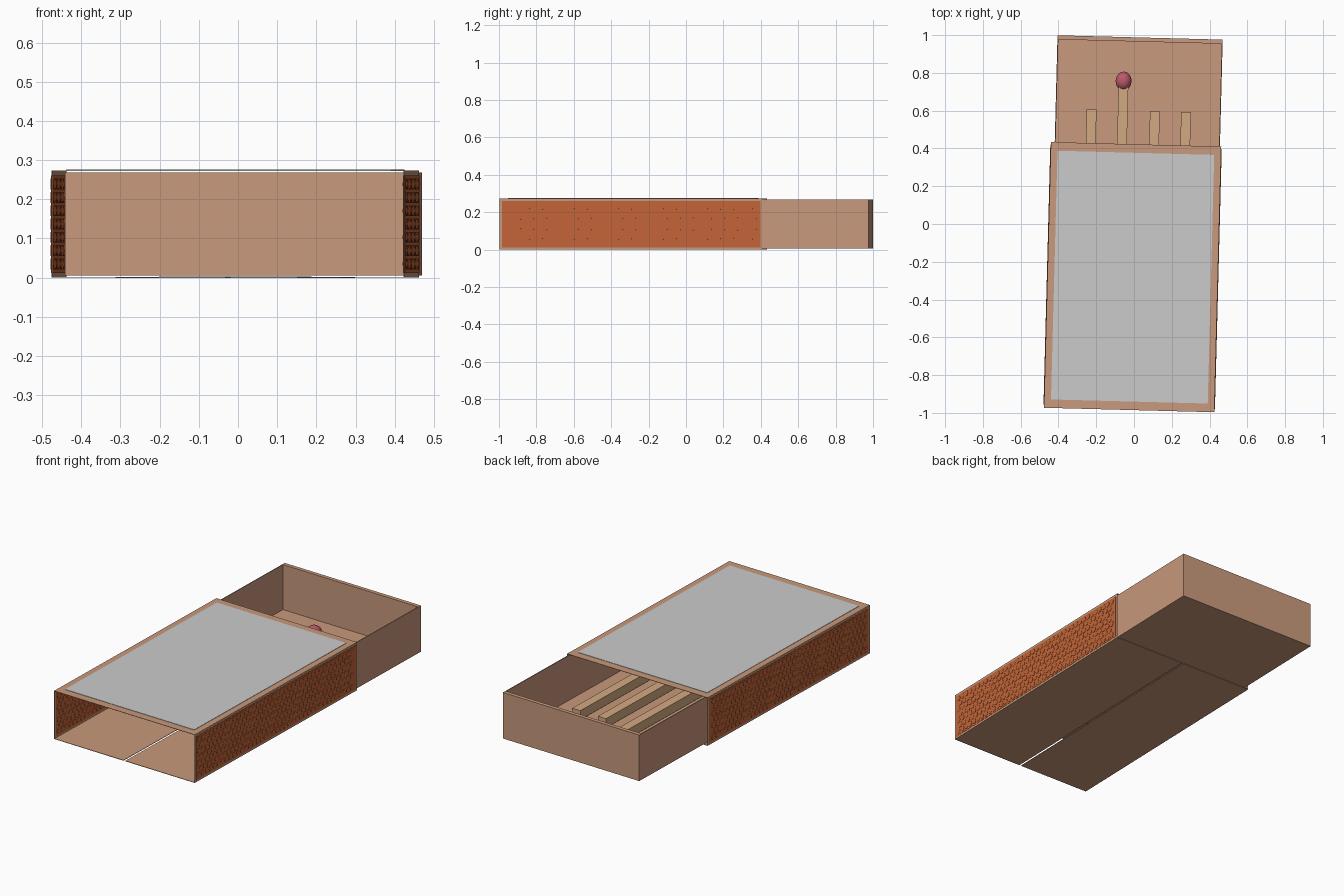
import bpy, bmesh, math
from mathutils import Matrix, Vector

if "Cube" in bpy.data.objects:
    bpy.data.objects.remove(bpy.data.objects["Cube"])

ROT = Matrix.Rotation(math.radians(-1.5), 4, 'Z')   # whole box lies slightly turned


def material(name, rgb):
    m = bpy.data.materials.new(name)
    m.diffuse_color = (*rgb, 1)
    m.use_nodes = True
    m.node_tree.nodes["Principled BSDF"].inputs["Base Color"].default_value = m.diffuse_color
    return m


CARD = material("card", (0.58, 0.32, 0.20))
STRIKE = material("striker", (0.55, 0.13, 0.04))
WOOD = material("wood", (0.65, 0.40, 0.22))
HEAD = material("match_head", (0.50, 0.10, 0.15))


def finish(name, bm, mat=None):
    me = bpy.data.meshes.new(name)
    bm.to_mesh(me)
    bm.free()
    ob = bpy.data.objects.new(name, me)
    bpy.context.collection.objects.link(ob)
    ob.matrix_world = ROT
    if mat:
        me.materials.append(mat)
    return ob


def add_box(bm, x0, x1, y0, y1, z0, z1):
    mat = Matrix.Translation(((x0 + x1) / 2, (y0 + y1) / 2, (z0 + z1) / 2)) @ \
        Matrix.Diagonal((x1 - x0, y1 - y0, z1 - z0, 1))
    bmesh.ops.create_cube(bm, size=1, matrix=mat)


F, B, H, W = -0.985, 0.422, 0.273, 0.45   # sleeve front, back, height, half width

# Sleeve: open folded profile with a seam along the middle of the underside
bm = bmesh.new()
profile = [(-0.006, 0.001), (-W, 0.001), (-W, H), (W, H), (W, 0.001), (0.006, 0.001)]
rows = [[bm.verts.new((x, y, z)) for x, z in profile] for y in (F, B)]
for i in range(len(profile) - 1):
    bm.faces.new((rows[0][i], rows[1][i], rows[1][i + 1], rows[0][i + 1]))
bmesh.ops.recalc_face_normals(bm, faces=bm.faces)
sleeve = finish("sleeve", bm, CARD)
mod = sleeve.modifiers.new("thickness", 'SOLIDIFY')
mod.thickness = 0.003
mod.offset = 0

# Blank label on top
bm = bmesh.new()
add_box(bm, -W + 0.035, W - 0.035, F + 0.045, B - 0.045, H, H + 0.003)
finish("top_label", bm)

# Striker strips with a hexagonal dot pattern showing on both faces
for name, s in (("left_striker", -1), ("right_striker", 1)):
    bm = bmesh.new()
    x = s * W
    add_box(bm, x - 0.0025, x + 0.0025, F + 0.012, B - 0.012, 0.012, H - 0.012)
    for r in range(7):
        for c in range(40):
            y = F + 0.034 + c * 0.034 + (0.017 if r % 2 else 0)
            if y > B - 0.03:
                continue
            m = Matrix.Translation((x, y, 0.035 + r * 0.034)) @ Matrix.Rotation(math.pi / 2, 4, 'Y')
            bmesh.ops.create_cone(bm, cap_ends=True, segments=6, radius1=0.016,
                                  radius2=0.016, depth=0.008, matrix=m)
    finish(name, bm, STRIKE)

# Tray: floor, thin sides and folded double ends
X0, X1, Y0, Y1, Z0, Z1 = -0.431, 0.444, -0.415, 0.988, 0.006, 0.268
bm = bmesh.new()
add_box(bm, X0, X1, Y0, Y1, Z0, Z0 + 0.006)
finish("tray_floor", bm, CARD)
bm = bmesh.new()
for a in (X0, X1 - 0.005):
    add_box(bm, a, a + 0.005, Y0, Y1, Z0, Z1)
finish("tray_sides", bm, CARD)
bm = bmesh.new()
for a in (Y0, Y1 - 0.022):
    add_box(bm, X0 + 0.001, X1 - 0.001, a, a + 0.022, Z0, Z1)
finish("tray_ends", bm, CARD)

# Matches: (x, end in the open part, head in the open part?)
for i, (x, end, flip) in enumerate([(-0.24, 0.60, False), (-0.075, 0.755, True),
                                    (0.095, 0.60, False), (0.26, 0.60, False)]):
    start = end - 0.92
    bm = bmesh.new()
    add_box(bm, x - 0.026, x + 0.026, start, end, 0.025, 0.077)
    finish(f"match_stick_{i + 1}", bm, WOOD)
    bm = bmesh.new()
    m = Matrix.Translation((x, end if flip else start, 0.055)) @ Matrix.Diagonal((0.042, 0.05, 0.042, 1))
    bmesh.ops.create_uvsphere(bm, u_segments=24, v_segments=14, radius=1, matrix=m)
    for f in bm.faces:
        f.smooth = True
    finish(f"match_head_{i + 1}", bm, HEAD)
